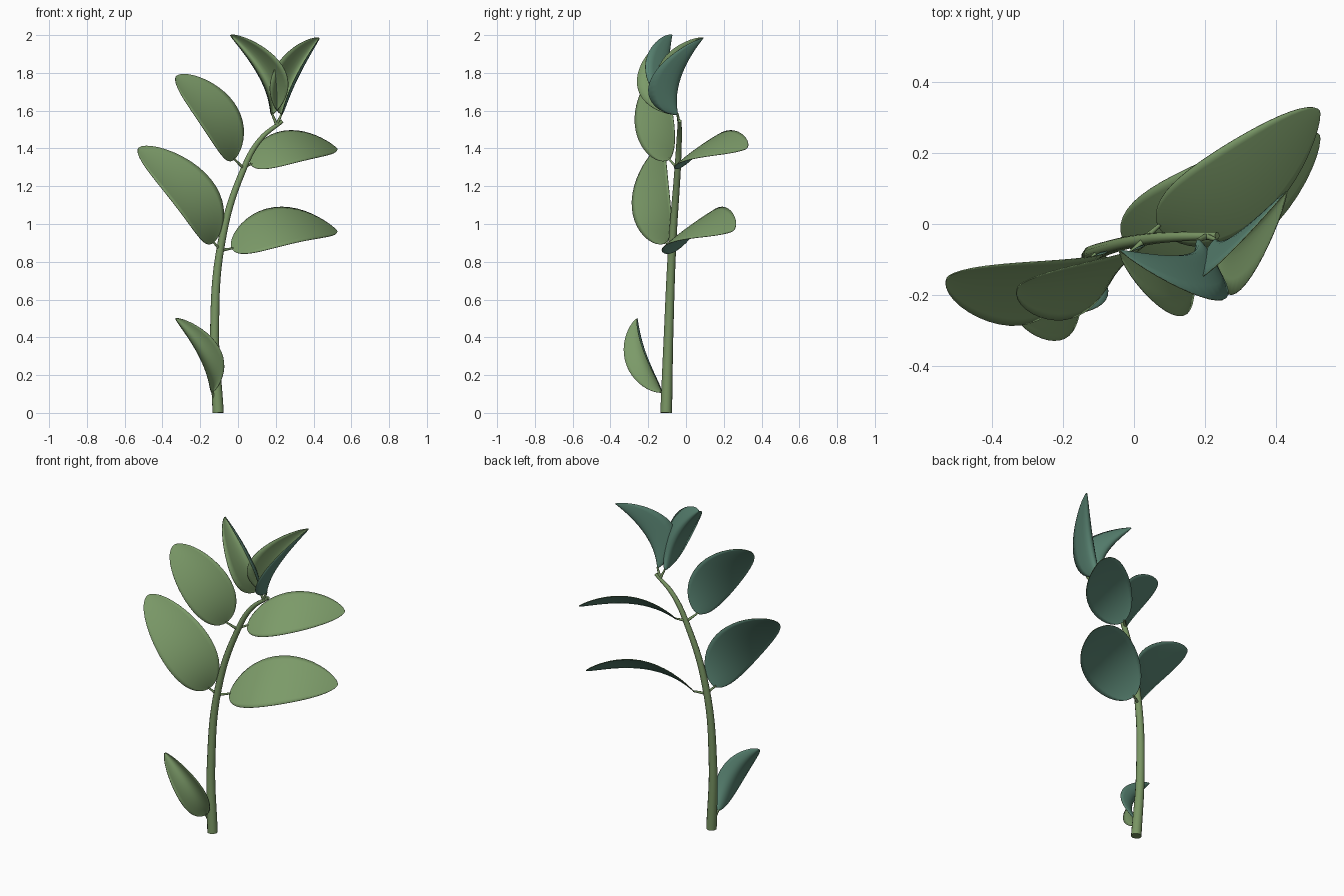
import bpy, bmesh, math
from mathutils import Vector

if "Cube" in bpy.data.objects:
    bpy.data.objects.remove(bpy.data.objects["Cube"])


def material(name, rgb):
    m = bpy.data.materials.new(name)
    m.use_nodes = True
    m.diffuse_color = (*rgb, 1)
    m.node_tree.nodes["Principled BSDF"].inputs["Base Color"].default_value = (*rgb, 1)
    return m


LEAF_TOP = material("leaf_green", (0.20, 0.325, 0.14))
LEAF_BACK = material("leaf_underside_teal", (0.10, 0.23, 0.17))
STEM = material("stem_green", (0.19, 0.30, 0.125))


def tube(name, points):
    """Tapered smooth tube through (x, y, z, radius) points."""
    cu = bpy.data.curves.new(name, "CURVE")
    cu.dimensions = "3D"
    cu.bevel_depth = 1.0
    cu.bevel_resolution = 3
    cu.resolution_u = 8
    cu.use_fill_caps = True
    sp = cu.splines.new("BEZIER")
    sp.bezier_points.add(len(points) - 1)
    for bp, (x, y, z, r) in zip(sp.bezier_points, points):
        bp.co = (x, y, z)
        bp.radius = r
        bp.handle_left_type = bp.handle_right_type = "AUTO"
    ob = bpy.data.objects.new(name, cu)
    bpy.context.collection.objects.link(ob)
    cu.materials.append(STEM)
    bpy.ops.object.select_all(action="DESELECT")
    ob.select_set(True)
    bpy.context.view_layer.objects.active = ob
    bpy.ops.object.convert(target="MESH")
    bpy.ops.object.shade_smooth_by_angle(angle=math.radians(40))


def leaf(name, base, mid, tip, half, curl, taper, rows=22, cols=12):
    """Arched oval blade: midrib through three points, half-width vector, edge curl."""
    base, mid, tip, half, curl = map(Vector, (base, mid, tip, half, curl))
    ctrl = 2 * mid - (base + tip) / 2
    blunt = 0.52
    top = blunt / (blunt + taper)
    peak = top ** blunt * (1 - top) ** taper
    bm = bmesh.new()
    grid = []
    for i in range(rows + 1):
        u = (1 - math.cos(math.pi * i / rows)) / 2
        u = min(max(u, 0.0005), 0.9995)
        rib = base * (1 - u) ** 2 + ctrl * 2 * u * (1 - u) + tip * u * u
        w = u ** blunt * (1 - u) ** taper / peak
        row = []
        for j in range(cols + 1):
            v = 2 * j / cols - 1
            row.append(bm.verts.new(rib + w * (v * half + v * v * curl)))
        grid.append(row)
    for a, b in zip(grid, grid[1:]):
        for j in range(cols):
            f = bm.faces.new((a[j], b[j], b[j + 1], a[j + 1]))
            f.smooth = True
    me = bpy.data.meshes.new(name)
    bm.to_mesh(me)
    bm.free()
    me.materials.append(LEAF_TOP)
    me.materials.append(LEAF_BACK)
    ob = bpy.data.objects.new(name, me)
    bpy.context.collection.objects.link(ob)
    # thin blade with a differently coloured underside
    sol = ob.modifiers.new("thickness", "SOLIDIFY")
    sol.thickness = 0.003
    sol.offset = -1
    sol.material_offset = 1


# main stem
tube("stem", [(-0.105, -0.105, 0, 0.031), (-0.124, -0.092, 0.42, 0.025),
              (-0.088, -0.072, 0.9, 0.021), (0.025, -0.045, 1.28, 0.017),
              (0.12, -0.036, 1.45, 0.014), (0.235, -0.033, 1.545, 0.01)])

# leaves: base, midrib middle, tip, half width, edge curl, tip taper
LEAVES = {
    "bottom_leaf": ((-0.135, -0.13, 0.11), (-0.175, -0.225, 0.30), (-0.33, -0.26, 0.50),
                    (-0.047, -0.045, -0.035), (0.027, -0.055, 0.015), 0.7),
    "lower_right_leaf": ((-0.13, -0.105, 0.90), (-0.24, -0.18, 1.155), (-0.525, -0.15, 1.405),
                         (-0.09, -0.095, -0.075), (0.008, -0.012, 0.006), 0.55),
    "upper_right_leaf": ((-0.02, -0.09, 1.34), (-0.107, -0.163, 1.565), (-0.325, -0.175, 1.785),
                         (-0.08, -0.093, -0.07), (0.008, -0.012, 0.006), 0.55),
    "lower_left_leaf": ((-0.033, -0.04, 0.868), (0.245, 0.04, 1.0), (0.525, 0.25, 0.965),
                        (-0.055, 0.13, 0.095), (0, 0.005, -0.005), 0.65),
    "upper_left_leaf": ((0.067, -0.005, 1.315), (0.295, 0.10, 1.42), (0.525, 0.32, 1.40),
                        (-0.05, 0.11, 0.08), (0, 0.005, -0.005), 0.65),
    "top_right_leaf": ((0.18, -0.045, 1.58), (0.14, -0.09, 1.775), (-0.04, -0.075, 2.0),
                       (-0.055, -0.022, -0.035), (0.04, -0.15, 0.028), 0.7),
    "top_left_leaf": ((0.23, -0.045, 1.58), (0.30, -0.03, 1.775), (0.43, 0.09, 1.985),
                      (-0.047, 0.022, 0.035), (-0.048, -0.135, 0.03), 0.7),
}
for name, shape in LEAVES.items():
    leaf(name, *shape)

# short stalks joining the leaves to the stem
STALKS = {
    "bottom_leaf": (-0.122, -0.10, 0.05),
    "lower_right_leaf": (-0.09, -0.073, 0.86),
    "upper_right_leaf": (0.03, -0.045, 1.295),
    "lower_left_leaf": (-0.092, -0.073, 0.86),
    "upper_left_leaf": (0.025, -0.045, 1.30),
    "top_right_leaf": (0.205, -0.035, 1.525),
    "top_left_leaf": (0.205, -0.035, 1.525),
}
for name, root in STALKS.items():
    base, mid = Vector(LEAVES[name][0]), Vector(LEAVES[name][1])
    end = base.lerp(mid, 0.03)
    tube(name + "_stalk", [(*root, 0.009), (*end, 0.005)])
